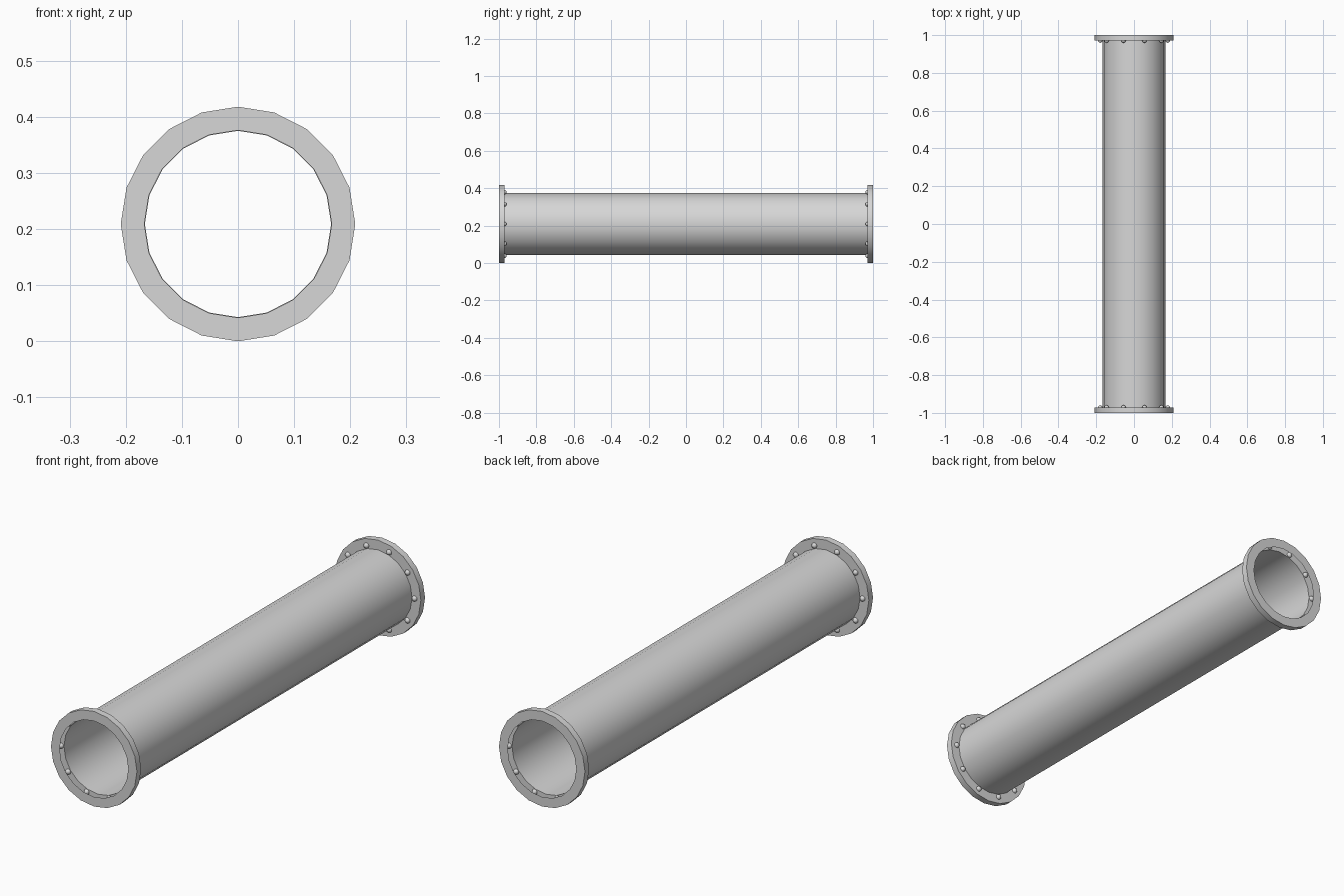
import bpy
import bmesh
from math import cos, sin, pi, radians
from mathutils import Matrix

SIDES = 20
R_OUT = 0.209      # flange outer radius, also the axis height
R_IN = 0.167       # flange opening
R_PIPE = 0.166
Y_END = 1.0
Y_FACE = 0.971     # inner face of the flange
BOLTS = 10
R_RING = 0.179     # bolt circle
R_BOLT = 0.012

cube = bpy.data.objects.get("Cube")
if cube:
    bpy.data.objects.remove(cube, do_unlink=True)

steel = bpy.data.materials.new("grey_steel")
steel.use_nodes = True
GREY = (0.68, 0.68, 0.68, 1.0)
steel.diffuse_color = GREY
bsdf = next(n for n in steel.node_tree.nodes if n.type == "BSDF_PRINCIPLED")
bsdf.inputs["Base Color"].default_value = GREY


def finish(name, bm, angle):
    """Turn a bmesh into a smooth-shaded object."""
    mesh = bpy.data.meshes.new(name)
    bm.to_mesh(mesh)
    bm.free()
    mesh.materials.append(steel)
    obj = bpy.data.objects.new(name, mesh)
    bpy.context.collection.objects.link(obj)
    bpy.ops.object.select_all(action="DESELECT")
    obj.select_set(True)
    bpy.context.view_layer.objects.active = obj
    bpy.ops.object.shade_smooth_by_angle(angle=radians(angle))
    return obj


def lathe(name, profile):
    """Revolve an open (radius, y) profile around the pipe axis."""
    bm = bmesh.new()
    rings = []
    for r, y in profile:
        ring = []
        for j in range(SIDES):
            a = 2 * pi * j / SIDES
            ring.append(bm.verts.new((r * cos(a), y, R_OUT + r * sin(a))))
        rings.append(ring)
    for low, high in zip(rings, rings[1:]):
        for j in range(SIDES):
            k = (j + 1) % SIDES
            bm.faces.new((low[j], high[j], high[k], low[k]))
    return finish(name, bm, 30)


def bolts(name, y):
    """Ring of round bolt heads on the inner face of a flange."""
    bm = bmesh.new()
    for i in range(BOLTS):
        a = 2 * pi * i / BOLTS
        spot = (R_RING * cos(a), y, R_OUT + R_RING * sin(a))
        bmesh.ops.create_uvsphere(bm, u_segments=12, v_segments=8, radius=R_BOLT,
                                  matrix=Matrix.Translation(spot))
    return finish(name, bm, 60)


# Thin-walled pipe
lathe("pipe", [(R_PIPE, -Y_FACE), (R_PIPE, Y_FACE)])

# Hollow flanges, open towards the bore
flange = [(R_PIPE, Y_FACE), (R_OUT, Y_FACE), (R_OUT, Y_END), (R_IN, Y_END)]
lathe("back_flange", flange)
lathe("front_flange", [(r, -y) for r, y in reversed(flange)])

# Bolt heads
bolts("back_bolts", Y_FACE)
bolts("front_bolts", -Y_FACE)
